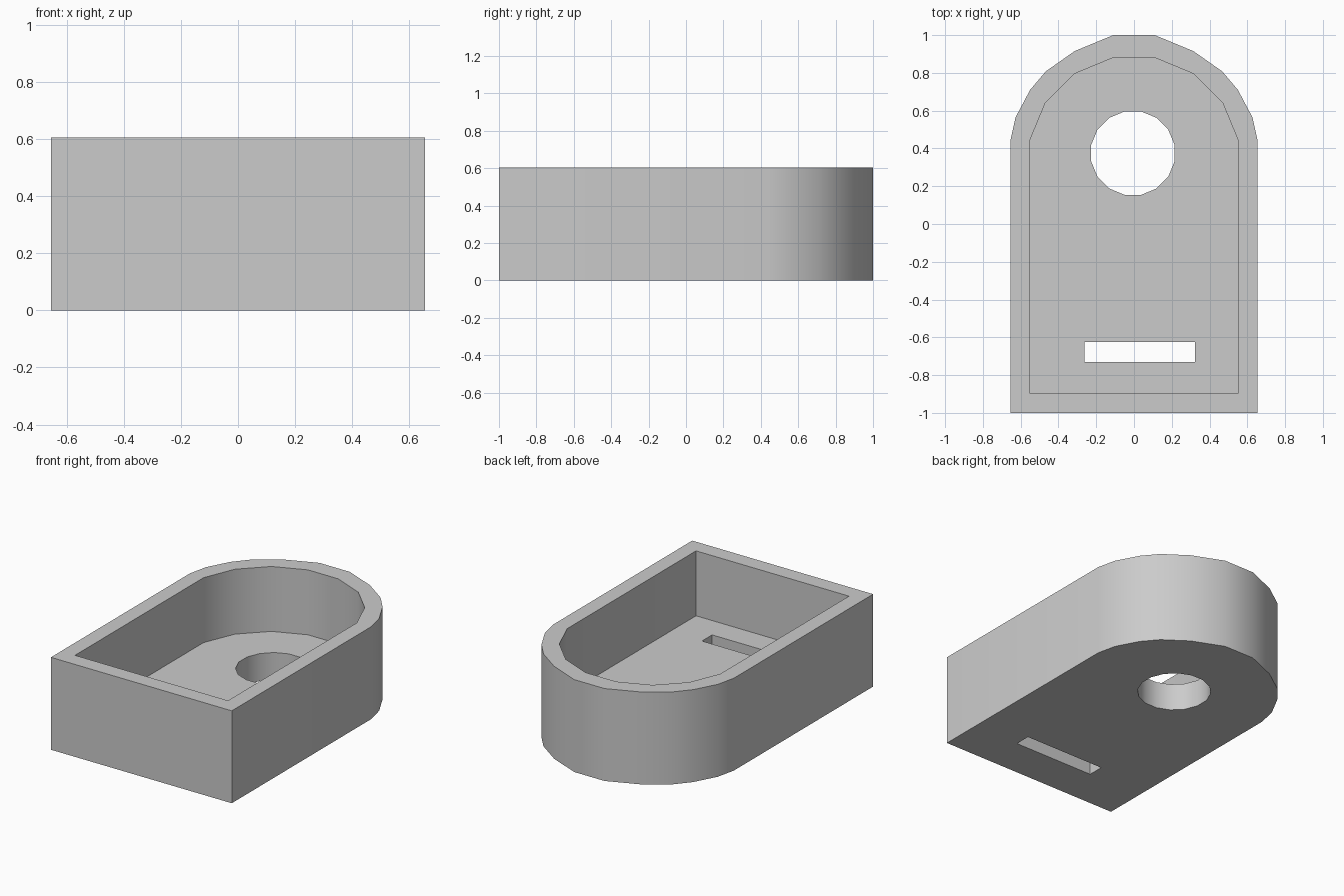
import bpy, bmesh, math

if "Cube" in bpy.data.objects:
    bpy.data.objects.remove(bpy.data.objects["Cube"], do_unlink=True)

HEIGHT, FLOOR, OVER = 0.605, 0.18, 0.1

grey = bpy.data.materials.new("light_grey")
grey.use_nodes = True
colour = (0.6, 0.6, 0.6, 1)
grey.diffuse_color = colour
grey.node_tree.nodes["Principled BSDF"].inputs["Base Color"].default_value = colour


def prism(name, outline, z0, z1):
    """Extrude a flat counter-clockwise outline from z0 up to z1."""
    bm = bmesh.new()
    face = bm.faces.new([bm.verts.new((x, y, z0)) for x, y in outline])
    top = bmesh.ops.extrude_face_region(bm, geom=[face], use_keep_orig=True)["geom"]
    bmesh.ops.translate(bm, vec=(0, 0, z1 - z0),
                        verts=[v for v in top if isinstance(v, bmesh.types.BMVert)])
    bmesh.ops.recalc_face_normals(bm, faces=bm.faces)
    mesh = bpy.data.meshes.new(name)
    bm.to_mesh(mesh)
    bm.free()
    mesh.materials.append(grey)
    obj = bpy.data.objects.new(name, mesh)
    bpy.context.collection.objects.link(obj)
    return obj


def mirrored(right):
    """Close a right-hand outline with its mirror image."""
    return right + [(-x, y) for x, y in reversed(right)]


def arc(cx, cy, r, first, last):
    """Points of a sixteen-sided circle with flats on the axes."""
    return [(cx + r * math.cos((i + 0.5) * math.pi / 8),
             cy + r * math.sin((i + 0.5) * math.pi / 8)) for i in range(first, last)]


# Solid body: square front, rounded back
tray = prism("tray", mirrored([(0.655, -1), (0.655, 0.44), (0.627, 0.565), (0.55, 0.71),
                               (0.467, 0.808), (0.315, 0.915), (0.11, 1)]), 0, HEIGHT)

# Cutters: open cavity, round floor hole, floor slot
cavity = prism("cavity_cutter", mirrored([(0.554, -0.895)] + arc(0, 0.326, 0.565, 0, 4)),
               FLOOR, HEIGHT + OVER)
hole = prism("hole_cutter", arc(-0.006, 0.375, 0.225, 0, 16), -OVER, FLOOR + OVER)
slot = prism("slot_cutter", [(-0.262, -0.73), (0.322, -0.73), (0.322, -0.625), (-0.262, -0.625)],
             -OVER, FLOOR + OVER)

bpy.ops.object.select_all(action="DESELECT")
tray.select_set(True)
bpy.context.view_layer.objects.active = tray
for cutter in (cavity, hole, slot):
    cut = tray.modifiers.new(cutter.name, "BOOLEAN")
    cut.operation, cut.solver, cut.object = "DIFFERENCE", "EXACT", cutter
    bpy.ops.object.modifier_apply(modifier=cut.name)
    bpy.data.objects.remove(cutter, do_unlink=True)

# Smooth the curved walls, keep the rims and corners sharp
bpy.ops.object.shade_smooth_by_angle(angle=math.radians(30))
